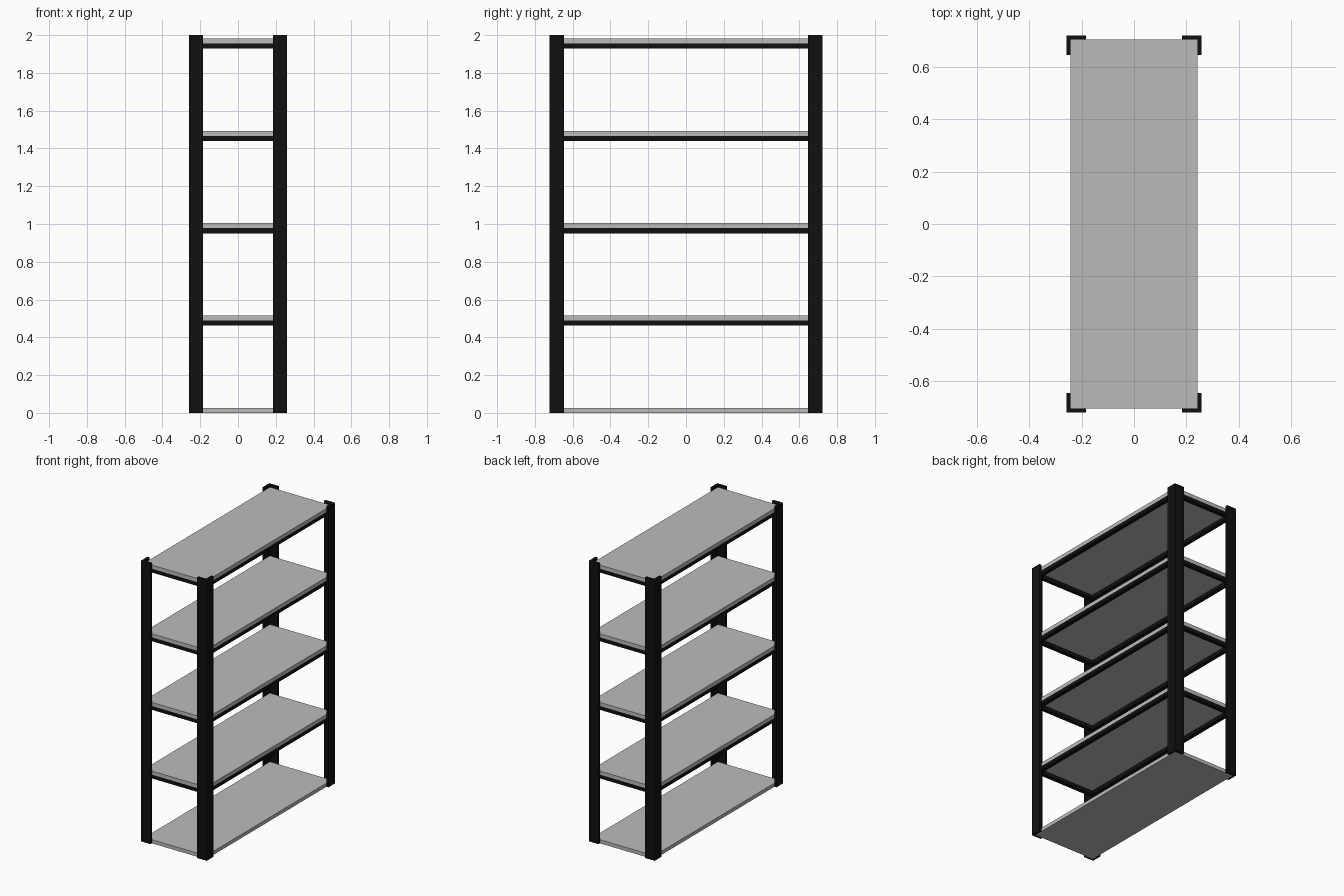
import bpy, bmesh

if "Cube" in bpy.data.objects:
    bpy.data.objects.remove(bpy.data.objects["Cube"])

# Overall sizes
HX, HY, HEIGHT = 0.259, 0.722, 2.0      # outer half width, half depth, height
LEG, WALL = 0.075, 0.016                # angle-post leg width and wall
BOARD, BEAM = 0.026, 0.027              # shelf thickness, beam section
STEP, LEVELS = 0.489, 5                 # shelf spacing and count
IX, IY = HX - WALL, HY - WALL           # inner faces of the posts


def material(name, colour):
    m = bpy.data.materials.new(name)
    m.diffuse_color = (*colour, 1)
    m.use_nodes = True
    m.node_tree.nodes["Principled BSDF"].inputs["Base Color"].default_value = m.diffuse_color
    return m


black = material("black_metal", (0.005, 0.005, 0.005))
grey = material("grey_board", (0.5, 0.5, 0.5))


def prism(name, outline, z0, z1, mat):
    """Extrude a flat outline from z0 to z1."""
    bm = bmesh.new()
    base = bm.faces.new([bm.verts.new((x, y, z0)) for x, y in outline])
    top = bmesh.ops.extrude_face_region(bm, geom=[base])["geom"]
    bmesh.ops.translate(bm, vec=(0, 0, z1 - z0),
                        verts=[v for v in top if isinstance(v, bmesh.types.BMVert)])
    bmesh.ops.recalc_face_normals(bm, faces=bm.faces)
    mesh = bpy.data.meshes.new(name)
    bm.to_mesh(mesh)
    bm.free()
    mesh.materials.append(mat)
    obj = bpy.data.objects.new(name, mesh)
    bpy.context.collection.objects.link(obj)
    return obj


def box(name, x0, x1, y0, y1, z0, z1, mat):
    return prism(name, [(x0, y0), (x1, y0), (x1, y1), (x0, y1)], z0, z1, mat)


# Four L-section corner posts
angle = [(HX, HY), (HX - LEG, HY), (HX - LEG, IY), (IX, IY), (IX, HY - LEG), (HX, HY - LEG)]
for sx, side in ((-1, "left"), (1, "right")):
    for sy, end in ((-1, "front"), (1, "back")):
        prism(f"{end}_{side}_post", [(sx * x, sy * y) for x, y in angle], 0, HEIGHT, black)

# Shelf boards, with a beam frame under every one but the lowest
for i in range(LEVELS):
    z = i * STEP
    box(f"shelf_{i + 1}", -IX, IX, -IY, IY, z, z + BOARD, grey)
    if i == 0:
        continue
    for s, side, end in ((-1, "left", "front"), (1, "right", "back")):
        xa, xb = sorted((s * IX, s * (IX - BEAM)))
        ya, yb = sorted((s * IY, s * (IY - BEAM)))
        box(f"{side}_beam_{i + 1}", xa, xb, -IY, IY, z - BEAM, z, black)
        box(f"{end}_beam_{i + 1}", BEAM - IX, IX - BEAM, ya, yb, z - BEAM, z, black)
